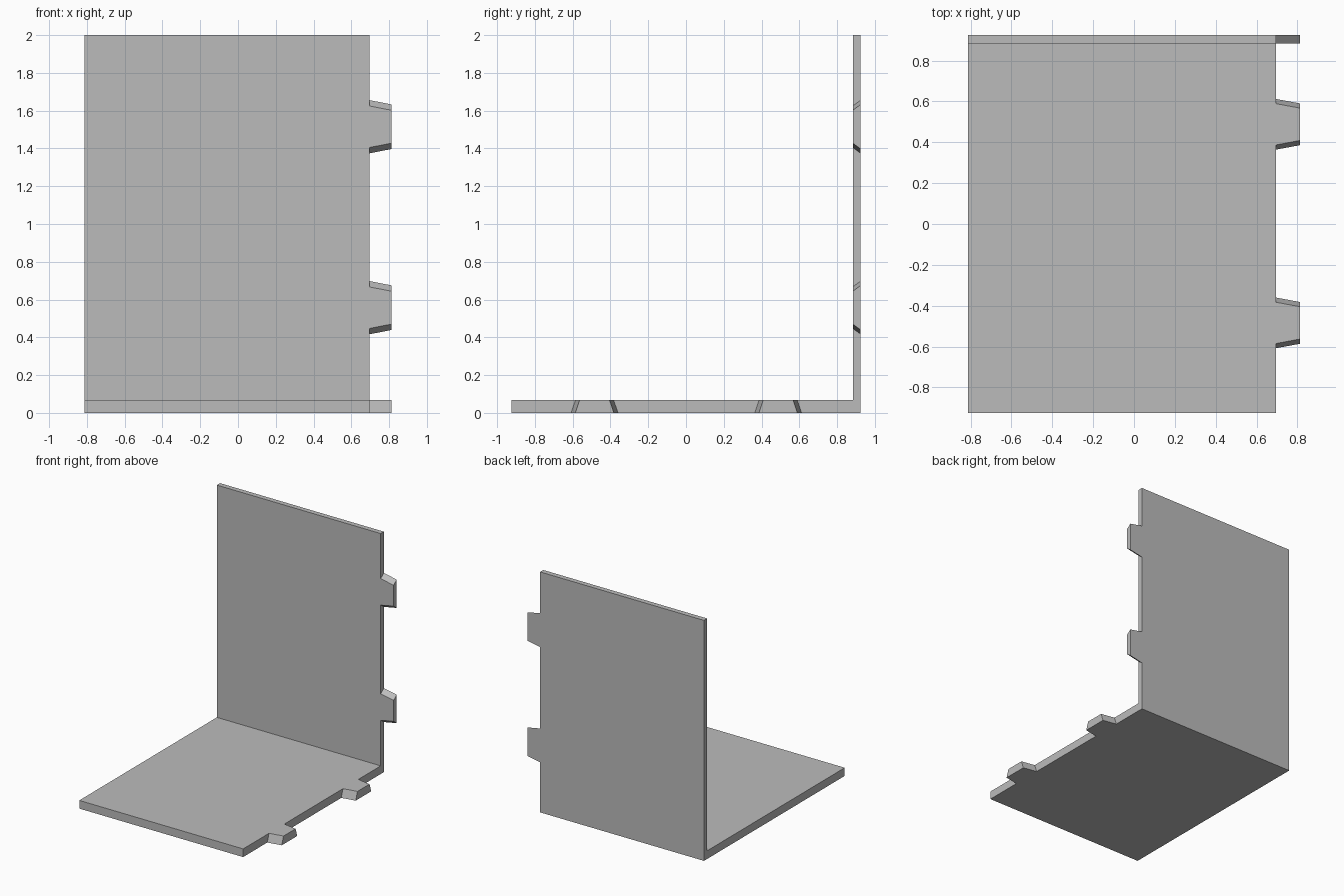
import bpy
import bmesh

if "Cube" in bpy.data.objects:
    bpy.data.objects.remove(bpy.data.objects["Cube"], do_unlink=True)

# Overall measurements
LEFT, EDGE, TIP = -0.813, 0.695, 0.813
FRONT, WALL_Y, BACK = -0.925, 0.883, 0.925
FLOOR_Z, TOP = 0.068, 2.0

grey = bpy.data.materials.new("plain grey")
grey.use_nodes = True
grey.diffuse_color = (0.5, 0.5, 0.5, 1)
grey.node_tree.nodes["Principled BSDF"].inputs["Base Color"].default_value = (0.5, 0.5, 0.5, 1)


def loft(name, start, end):
    """Solid between two matching loops of points."""
    bm = bmesh.new()
    a = [bm.verts.new(p) for p in start]
    b = [bm.verts.new(p) for p in end]
    bm.faces.new(a)
    bm.faces.new(b[::-1])
    n = len(a)
    for i in range(n):
        j = (i + 1) % n
        bm.faces.new((a[i], b[i], b[j], a[j]))
    bmesh.ops.recalc_face_normals(bm, faces=bm.faces)
    mesh = bpy.data.meshes.new(name)
    bm.to_mesh(mesh)
    bm.free()
    mesh.materials.append(grey)
    obj = bpy.data.objects.new(name, mesh)
    bpy.context.collection.objects.link(obj)
    return obj


def tab(name, centre, inner, outer, inner_half, outer_half, taper, place):
    """Dovetail tab, wider on the outer side and narrowing to its tip."""
    def section(x, shrink):
        i, o = inner_half - shrink, outer_half - shrink
        corners = ((centre - i, inner), (centre + i, inner),
                   (centre + o, outer), (centre - o, outer))
        return [place(x, along, depth) for along, depth in corners]
    return loft(name, section(EDGE, 0), section(TIP, taper))


# Floor and back wall as one L-shaped profile
profile = [(FRONT, 0), (BACK, 0), (BACK, TOP), (WALL_Y, TOP),
           (WALL_Y, FLOOR_Z), (FRONT, FLOOR_Z)]
loft("floor_and_wall", [(LEFT, y, z) for y, z in profile],
     [(EDGE, y, z) for y, z in profile])

# Tabs along the wall edge
for label, z in (("upper", 1.515), ("lower", 0.557)):
    tab(f"wall_tab_{label}", z, WALL_Y, BACK, 0.11, 0.141, 0.023,
        lambda x, along, depth: (x, depth, along))

# Tabs along the floor edge
for label, y in (("back", 0.488), ("front", -0.484)):
    tab(f"floor_tab_{label}", y, FLOOR_Z, 0, 0.101, 0.124, 0.022,
        lambda x, along, depth: (x, along, depth))
